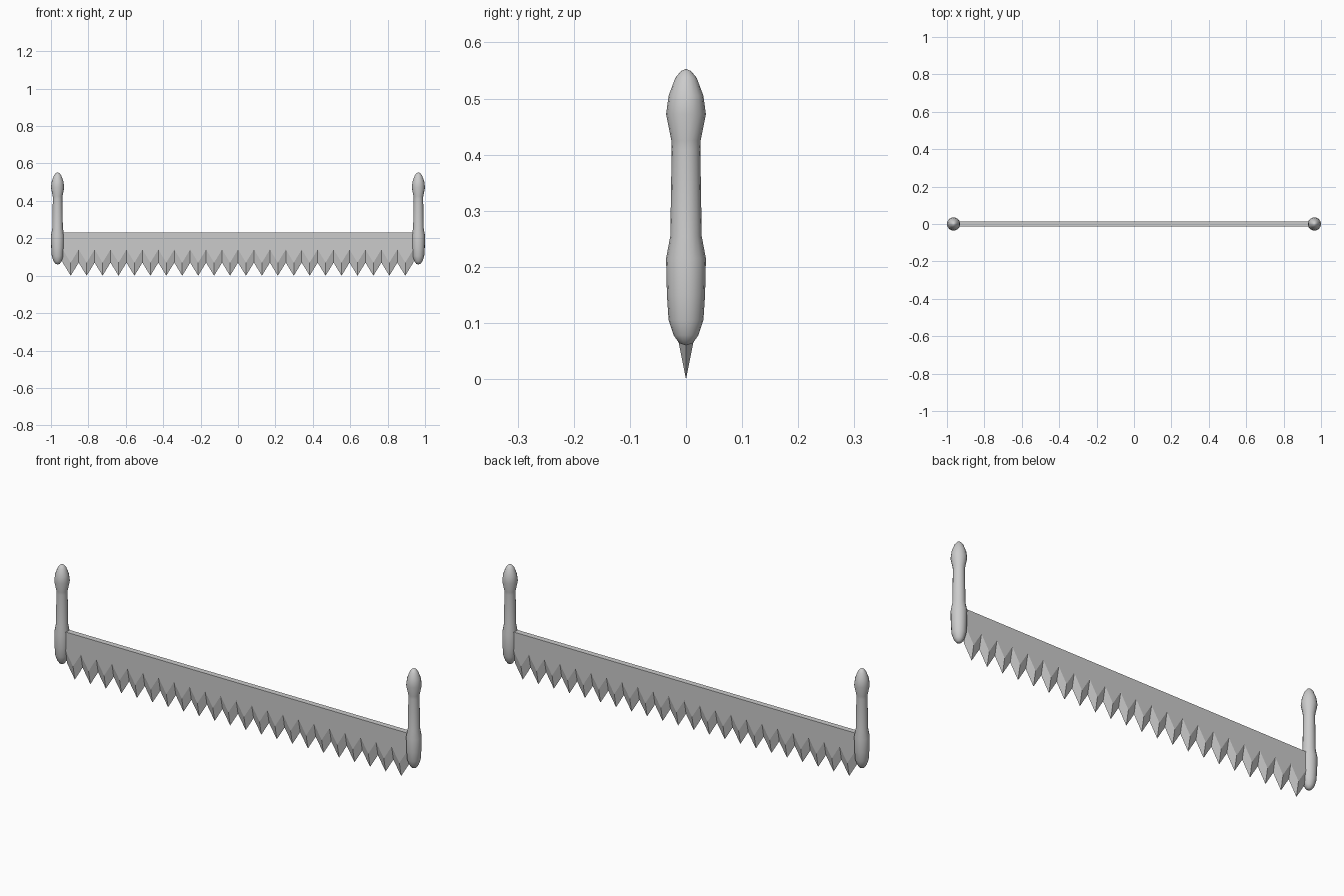
import bpy, bmesh, math

if "Cube" in bpy.data.objects:
    bpy.data.objects.remove(bpy.data.objects["Cube"])

HALF_T = 0.014      # half blade thickness
HALF_L = 0.937      # half blade length
TOP = 0.23
TEETH = 22


def finish(bm, name):
    bmesh.ops.recalc_face_normals(bm, faces=bm.faces)
    me = bpy.data.meshes.new(name)
    bm.to_mesh(me)
    bm.free()
    ob = bpy.data.objects.new(name, me)
    bpy.context.collection.objects.link(ob)
    return ob


# Blade: flat plate whose lower edge is a zigzag bevelled to a central cutting line
bm = bmesh.new()
rows = []
for i in range(2 * TEETH + 1):
    x = -HALF_L + HALF_L * i / TEETH
    drop = 0.07 if i % 2 else 0.0
    rows.append([bm.verts.new(c) for c in (
        (x, -HALF_T, TOP), (x, -HALF_T, 0.14 - drop), (x, 0, 0.07 - drop),
        (x, HALF_T, 0.14 - drop), (x, HALF_T, TOP))])
for a, b in zip(rows, rows[1:]):
    for k in range(5):
        j = (k + 1) % 5
        bm.faces.new((a[k], b[k], b[j], a[j]))
bm.faces.new(rows[0])
bm.faces.new(rows[-1])
finish(bm, "saw_blade")

# Handles: turned grips, (radius, height) profile spun round the upright axis
PROFILE = [(0, 0.060), (0.012, 0.064), (0.022, 0.078), (0.031, 0.105),
           (0.034, 0.15), (0.0355, 0.215), (0.028, 0.255), (0.0255, 0.41),
           (0.026, 0.425), (0.0355, 0.472), (0.031, 0.505), (0.019, 0.537),
           (0.009, 0.549), (0, 0.553)]


def handle(name, x):
    bm = bmesh.new()
    vs = [bm.verts.new((r, 0, z)) for r, z in PROFILE]
    es = [bm.edges.new(p) for p in zip(vs, vs[1:])]
    bmesh.ops.spin(bm, geom=vs + es, cent=(0, 0, 0), axis=(0, 0, 1),
                   angle=math.tau, steps=16, use_merge=True)
    bmesh.ops.remove_doubles(bm, verts=bm.verts, dist=1e-5)
    for f in bm.faces:
        f.smooth = True
    ob = finish(bm, name)
    ob.location.x = x


handle("left_handle", -0.9645)
handle("right_handle", 0.9645)
